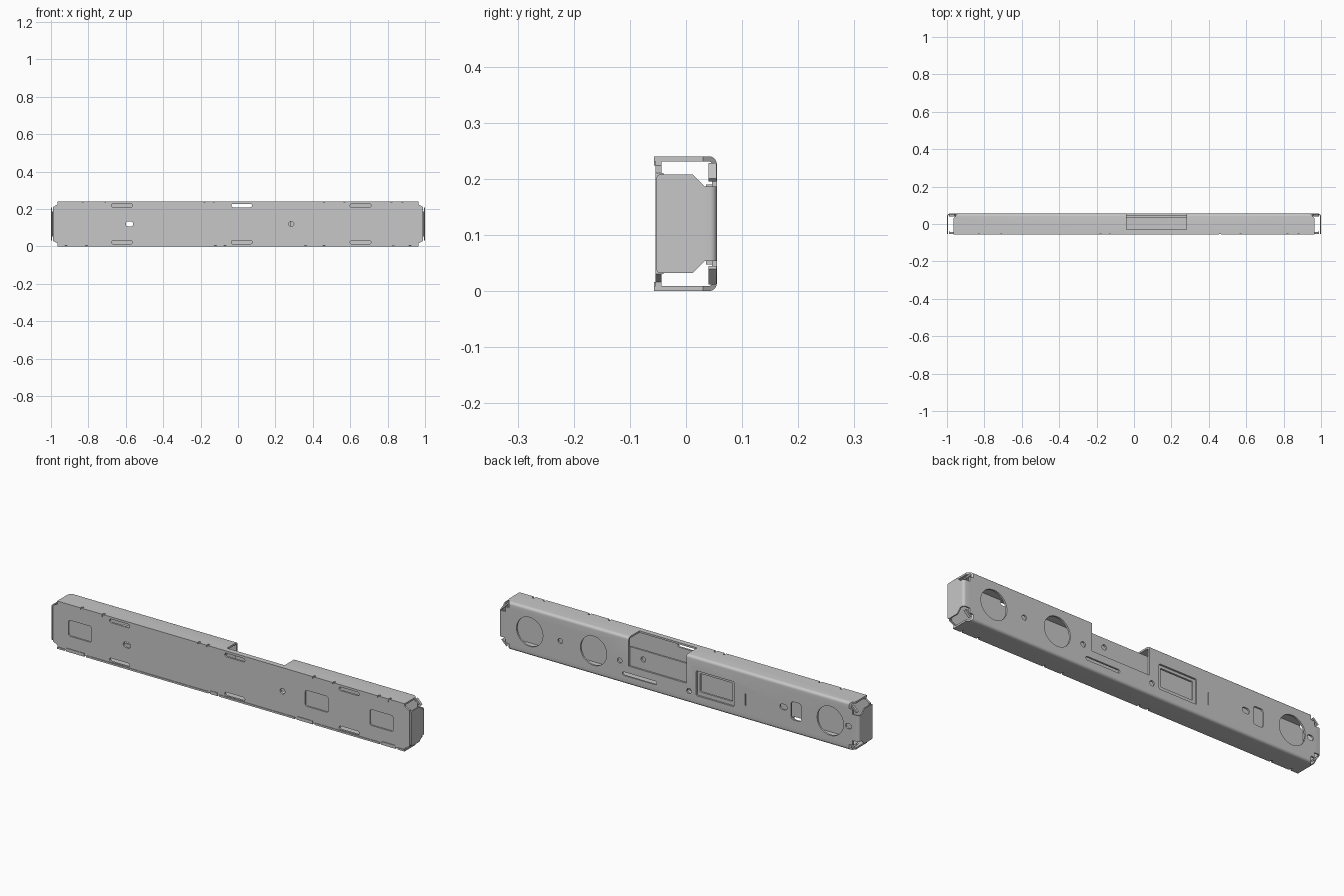
import bpy, bmesh, math

cube = bpy.data.objects.get("Cube")
if cube:
    bpy.data.objects.remove(cube)

steel = bpy.data.materials.new("grey_steel")
steel.use_nodes = True
GREY = (0.57, 0.57, 0.57, 1)
steel.diffuse_color = GREY
steel.node_tree.nodes["Principled BSDF"].inputs["Base Color"].default_value = GREY

TO_3D = {
    "x": lambda u, v, d: (d, u, v),
    "y": lambda u, v, d: (u, d, v),
    "z": lambda u, v, d: (u, v, d),
}


def add_prism(bm, pts, axis, a, b):
    """Extrude an outline along an axis from a to b, with faces pointing out."""
    n = len(pts)
    area = sum(pts[i - 1][0] * pts[i][1] - pts[i][0] * pts[i - 1][1] for i in range(n))
    if (area > 0) == ((b > a) != (axis == "y")):
        pts = pts[::-1]
    lo, hi = ([bm.verts.new(TO_3D[axis](u, v, d)) for u, v in pts] for d in (a, b))
    bm.faces.new(lo)
    bm.faces.new(hi[::-1])
    for i in range(n):
        j = (i + 1) % n
        bm.faces.new((lo[i], hi[i], hi[j], lo[j]))


def arc(cx, cy, r, start, end, steps=5):
    angles = [math.radians(start + (end - start) * i / steps) for i in range(steps + 1)]
    return [(cx + r * math.cos(t), cy + r * math.sin(t)) for t in angles]


def rounded(cx, cy, w, h, r):
    """Rounded rectangle outline; the radius is kept just under half a side."""
    r = min(r, w * 0.49, h * 0.49)
    dx, dy = w / 2 - r, h / 2 - r
    return (arc(cx + dx, cy + dy, r, 0, 90) + arc(cx - dx, cy + dy, r, 90, 180)
            + arc(cx - dx, cy - dy, r, 180, 270) + arc(cx + dx, cy - dy, r, 270, 360))


def rect(u0, u1, v0, v1):
    return [(u0, v0), (u1, v0), (u1, v1), (u0, v1)]


def make(name, prisms):
    bm = bmesh.new()
    for p in prisms:
        add_prism(bm, *p)
    mesh = bpy.data.meshes.new(name)
    bm.to_mesh(mesh)
    bm.free()
    mesh.materials.append(steel)
    obj = bpy.data.objects.new(name, mesh)
    bpy.context.collection.objects.link(obj)
    return obj


def cut(obj, prisms):
    """Cut the prisms out of the object one at a time, discarding each cutter."""
    for prism in prisms:
        cutter = make("cutter", [prism])
        cutter.hide_render = True
        mod = obj.modifiers.new("cut", "BOOLEAN")
        mod.object, mod.operation, mod.solver = cutter, "DIFFERENCE", "EXACT"
        graph = bpy.context.evaluated_depsgraph_get()
        mesh = bpy.data.meshes.new_from_object(obj.evaluated_get(graph))
        obj.modifiers.clear()
        obj.data = mesh
        bpy.data.objects.remove(cutter)


H = 0.24
FRONT, BACK = -0.057, 0.055
T = 0.009
parts = []

# Channel: back wall with top and bottom flanges, rounded along the bends
R = 0.014
outline = ([(FRONT, 0)] + arc(BACK - R, R, R, -90, 0) + arc(BACK - R, H - R, R, 0, 90)
           + [(FRONT, H), (FRONT, H - T)]
           + arc(BACK - R, H - R, R - T, 90, 0) + arc(BACK - R, R, R - T, 0, -90)
           + [(FRONT, T)])
shell = make("back_channel", [(outline, "x", -0.965, 0.965)])
parts.append(shell)

through = ("y", 0.03, 0.1)
holes = [(rect(-0.04, 0.28, 0.095, 0.3), "y", -0.03, 0.1)]         # open notch
for x in (0.83, 0.475, -0.84):                                     # large round openings
    holes.append((arc(x, 0.12, 0.073, 0, 351, 39), *through))
for x, z in ((0.66, 0.12), (0.33, 0.11), (-0.055, 0.06)):          # screw holes
    holes.append((arc(x, z, 0.013, 0, 330, 11), *through))
holes += [
    (rounded(0.22, 0.05, 0.19, 0.018, 0.009), *through),
    (rounded(-0.2, 0.11, 0.21, 0.125, 0.006), *through),
    (rounded(-0.58, 0.12, 0.04, 0.028, 0.014), *through),
    (rounded(-0.65, 0.115, 0.055, 0.09, 0.012), *through),
    (rounded(-0.942, 0.12, 0.034, 0.026, 0.013), *through),
    (rect(-0.371, -0.367, 0.07, 0.13), *through),
]
TAB_EDGES_TOP = (-0.83, -0.71, -0.18, -0.13, 0.46, 0.57, 0.82, 0.88)
TAB_EDGES_LOW = (-0.92, -0.81, -0.12, -0.07, 0.36, 0.46, 0.83, 0.92)
for edges, z in ((TAB_EDGES_TOP, H), (TAB_EDGES_LOW, 0)):
    for x in edges:
        holes.append((rounded(x, FRONT, 0.01, 0.03, 0.004), "z", z - 0.02, z + 0.02))
for s in (-1, 1):                                                  # sloped flange ends
    slope = [(s * 0.98, 0.012), (s * 0.94, 0.06), (s * 0.98, 0.06)]
    holes += [(slope, "z", -0.02, 0.03), (slope, "z", H - 0.03, H + 0.02)]
cut(shell, holes)

# Recessed plate standing part way up inside the open notch
plate = make("notch_plate", [(rect(-0.04, 0.28, 0.085, 0.19), "y", 0.036, 0.046)])
cut(plate, [(arc(0.205, 0.145, 0.013, 0, 330, 11), "y", 0, 0.1)])
parts.append(plate)

# Stepped frame recessed inside the rectangular back opening
frame = make("window_frame", [(rect(-0.306, -0.094, 0.047, 0.173), "y", 0.036, 0.046)])
cut(frame, [(rounded(-0.2, 0.113, 0.18, 0.092, 0.005), "y", 0.0, 0.1)])
parts.append(frame)

# Front cover with clipped corners, slots and shallow pockets
c, e, z0, z1 = 0.025, 0.99, 0.004, H - 0.004
cover_outline = [(-e + c, z0), (e - c, z0), (e - c, 0.016), (e, 0.03), (e, H - 0.03),
                 (e - c, H - 0.016), (e - c, z1), (-e + c, z1), (-e + c, H - 0.016),
                 (-e, H - 0.03), (-e, 0.03), (-e + c, 0.016)]
cover = make("front_cover", [(cover_outline, "y", -0.054, -0.044)])
cover_cuts = []
for x in (-0.62, 0.02, 0.655):
    for z in (0.022, H - 0.022):
        cover_cuts.append((rounded(x, z, 0.112, 0.018, 0.009), "y", -0.1, 0))
for x in (-0.84, 0.475, 0.835):
    cover_cuts.append((rounded(x, 0.12, 0.13, 0.08, 0.012), "y", -0.1, -0.047))
cover_cuts.append((rounded(-0.58, 0.12, 0.04, 0.028, 0.014), "y", -0.1, 0))
cover_cuts.append((arc(0.285, 0.12, 0.014, 0, 330, 11), "y", -0.1, 0))
cut(cover, cover_cuts)
parts.append(cover)

# Locking tabs along the cover's top and bottom edges
tabs = []
for edges, low, high in ((TAB_EDGES_TOP, H - 0.016, H - 0.002), (TAB_EDGES_LOW, 0.002, 0.016)):
    for a, b in zip(edges[::2], edges[1::2]):
        tabs.append((rect(a + 0.006, b - 0.006, low, high), "y", FRONT, -0.05))
parts.append(make("cover_tabs", tabs))

for s, side in ((-1, "right"), (1, "left")):
    # Return lip at the end of the cover
    lip = rect(-0.054, -0.04, 0.03, H - 0.03)
    parts.append(make(side + "_cover_lip", [(lip, "x", s * 0.984, s * 0.99)]))

    # End cap: a neck bent from the back wall, widening into a plate
    neck = ([(0.964, BACK)] + arc(0.988, BACK - 0.012, 0.012, 90, 0)
            + [(1.0, 0.034), (0.994, 0.034)]
            + arc(0.988, BACK - 0.012, 0.006, 0, 90) + [(0.964, BACK - 0.006)])
    neck = [(s * x, y) for x, y in neck]
    cap = ([(0.034, 0.186), (0.012, 0.208)] + arc(-0.045, 0.2, 0.008, 90, 180)
           + arc(-0.045, 0.04, 0.008, 180, 270) + [(0.012, 0.032), (0.034, 0.054)])
    parts.append(make(side + "_end_cap", [(neck, "z", 0.054, 0.186),
                                          (cap, "x", s * 0.994, s)]))

    # Slanted corner tabs above and below the neck
    corner = []
    for flip in (False, True):
        pts = [(0.955, 0.222), (0.961, 0.228), (0.988, 0.201), (0.982, 0.195)]
        pts = [(s * x, H - z if flip else z) for x, z in pts]
        corner.append((pts, "y", 0.04, 0.054))
    parts.append(make(side + "_corner_tabs", corner))

# Smooth the bends while keeping sheet edges crisp
bpy.ops.object.select_all(action="DESELECT")
for obj in parts:
    obj.select_set(True)
bpy.context.view_layer.objects.active = shell
bpy.ops.object.shade_smooth_by_angle(angle=math.radians(30))
